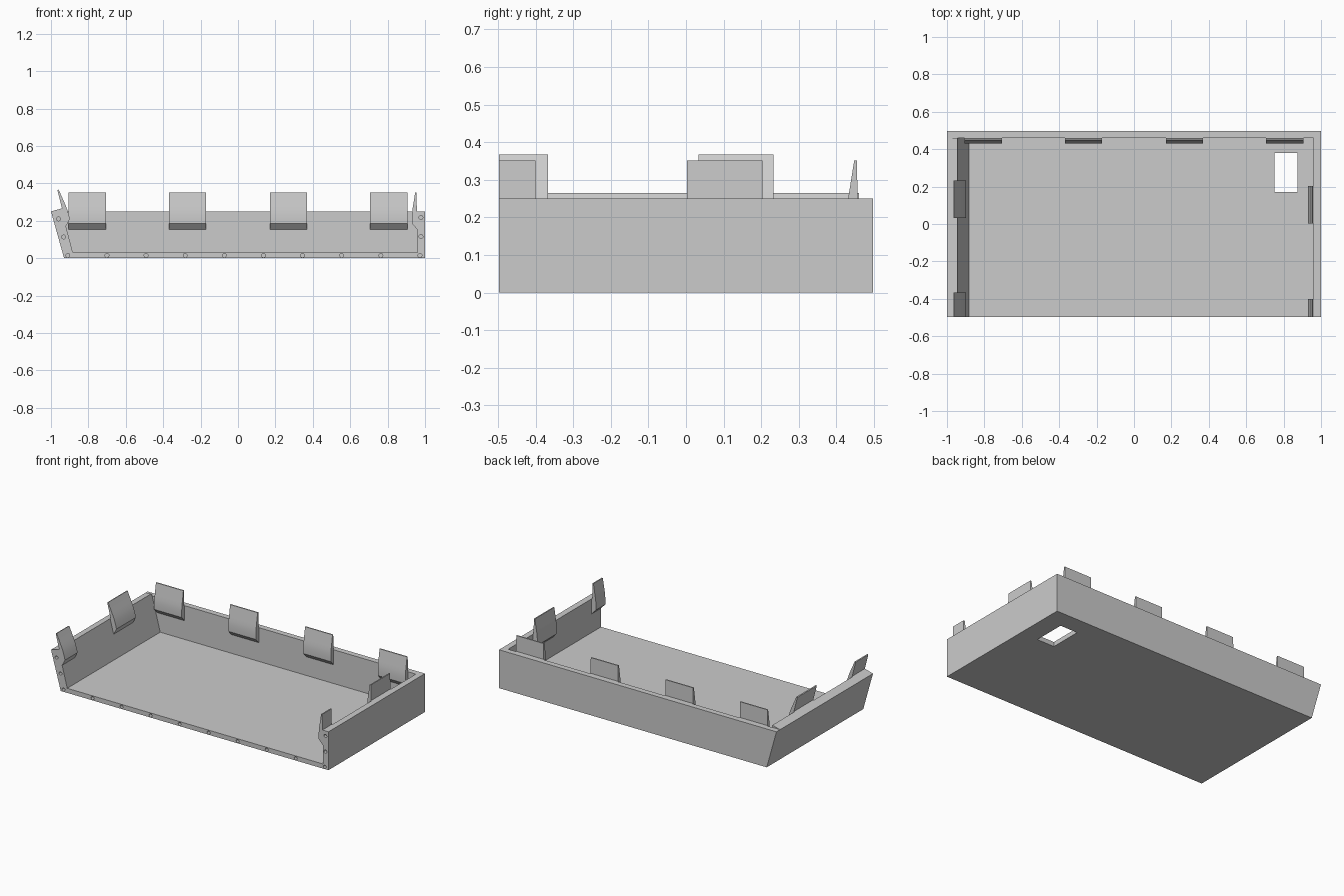
import bpy, bmesh, math
from mathutils import Vector

if "Cube" in bpy.data.objects:
    bpy.data.objects.remove(bpy.data.objects["Cube"])

grey = bpy.data.materials.new("plain grey")
grey.diffuse_color = (0.6, 0.6, 0.6, 1)
grey.use_nodes = True
grey.node_tree.nodes["Principled BSDF"].inputs["Base Color"].default_value = grey.diffuse_color


def prism(name, outlines, sweep):
    """Sweep one or more flat outlines along a vector into closed solids."""
    bm = bmesh.new()
    for pts in outlines:
        base = [bm.verts.new(p) for p in pts]
        top = [bm.verts.new(Vector(p) + Vector(sweep)) for p in pts]
        n = len(pts)
        bm.faces.new(base)
        bm.faces.new(top[::-1])
        for i in range(n):
            j = (i + 1) % n
            bm.faces.new((base[i], top[i], top[j], base[j]))
    bmesh.ops.recalc_face_normals(bm, faces=bm.faces)
    mesh = bpy.data.meshes.new(name)
    bm.to_mesh(mesh)
    bm.free()
    mesh.materials.append(grey)
    obj = bpy.data.objects.new(name, mesh)
    bpy.context.collection.objects.link(obj)
    return obj


def section(points, y):
    return [(x, y, z) for x, z in points]


def cut(target, cutter):
    bpy.context.view_layer.objects.active = target
    mod = target.modifiers.new("cut", 'BOOLEAN')
    mod.operation = 'DIFFERENCE'
    mod.solver = 'EXACT'
    mod.object = cutter
    bpy.ops.object.modifier_apply(modifier=mod.name)
    bpy.data.objects.remove(cutter)


HALF, BACK = 0.497, 0.46

# Tray body: open front, upright right wall, leaning left wall
tray = prism("tray", [section([(-0.93, 0), (1, 0), (1, 0.25), (-0.941, 0.25),
                               (-0.945, 0.265), (-1, 0.25)], -HALF)], (0, 2 * HALF, 0))
cut(tray, prism("cavity_cutter", [section([(-0.883, 0.03), (0.96, 0.03), (0.96, 0.4),
                                           (-0.9806, 0.4)], -0.6)], (0, 0.6 + BACK, 0)))
cut(tray, prism("lip_cutter", [section([(-1.1, 0.25), (-0.8, 0.25), (-0.8, 0.3),
                                        (-1.1, 0.3)], BACK)], (0, 0.1, 0)))

# Rectangular opening in the floor
cut(tray, prism("opening_cutter", [[(0.75, 0.17, -0.1), (0.875, 0.17, -0.1),
                                    (0.875, 0.38, -0.1), (0.75, 0.38, -0.1)]], (0, 0, 0.2)))

# Row of pin holes around the front edge
centres = [(-0.91 + 0.2092 * i, 0.0145) for i in range(10)]
centres += [(0.978, 0.115), (0.978, 0.217), (-0.932, 0.113), (-0.96, 0.21)]
rings = [[(cx + 0.0105 * math.cos(k * math.pi / 8), -0.55,
           cz + 0.0105 * math.sin(k * math.pi / 8)) for k in range(16)]
         for cx, cz in centres]
cut(tray, prism("pin_hole_cutter", rings, (0, 0.55 - HALF + 0.04, 0)))

# Clip outline: (distance in from the wall, height above the rim)
CLIP = [(0, -0.098), (0.03, -0.066), (0.0305, -0.045), (0.030, -0.02), (0.028, 0.005),
        (0.024, 0.03), (0.020, 0.055), (0.016, 0.08), (0.0125, 0.102),
        (0.005, 0.102), (0.004, 0), (0, 0)]


def clip(name, origin, inward, up, sweep):
    o, n, u = Vector(origin), Vector(inward), Vector(up)
    obj = prism(name, [[o + n * d + u * h for d, h in CLIP]], sweep)
    bpy.ops.object.select_all(action='DESELECT')
    obj.select_set(True)
    bpy.context.view_layer.objects.active = obj
    bpy.ops.object.shade_smooth_by_angle(angle=math.radians(25))


# Clips on the back wall
for x in (-0.905, -0.37, 0.17, 0.707):
    clip("back_clip", (x, BACK, 0.25), (0, -1, 0), (0, 0, 1), (0.198, 0, 0))

# Clips on the right wall
for y0, y1 in ((-HALF, -0.4), (0.003, 0.203)):
    clip("right_clip", (0.96, y0, 0.25), (-1, 0, 0), (0, 0, 1), (0, y1 - y0, 0))

# Clips on the leaning left wall
lean = Vector((-0.062, 0, 0.235)).normalized()
normal = Vector((lean.z, 0, -lean.x))
for y0, y1 in ((-HALF, -0.367), (0.033, 0.233)):
    clip("left_clip", (-0.945, y0, 0.265), normal, lean, (0, y1 - y0, 0))
